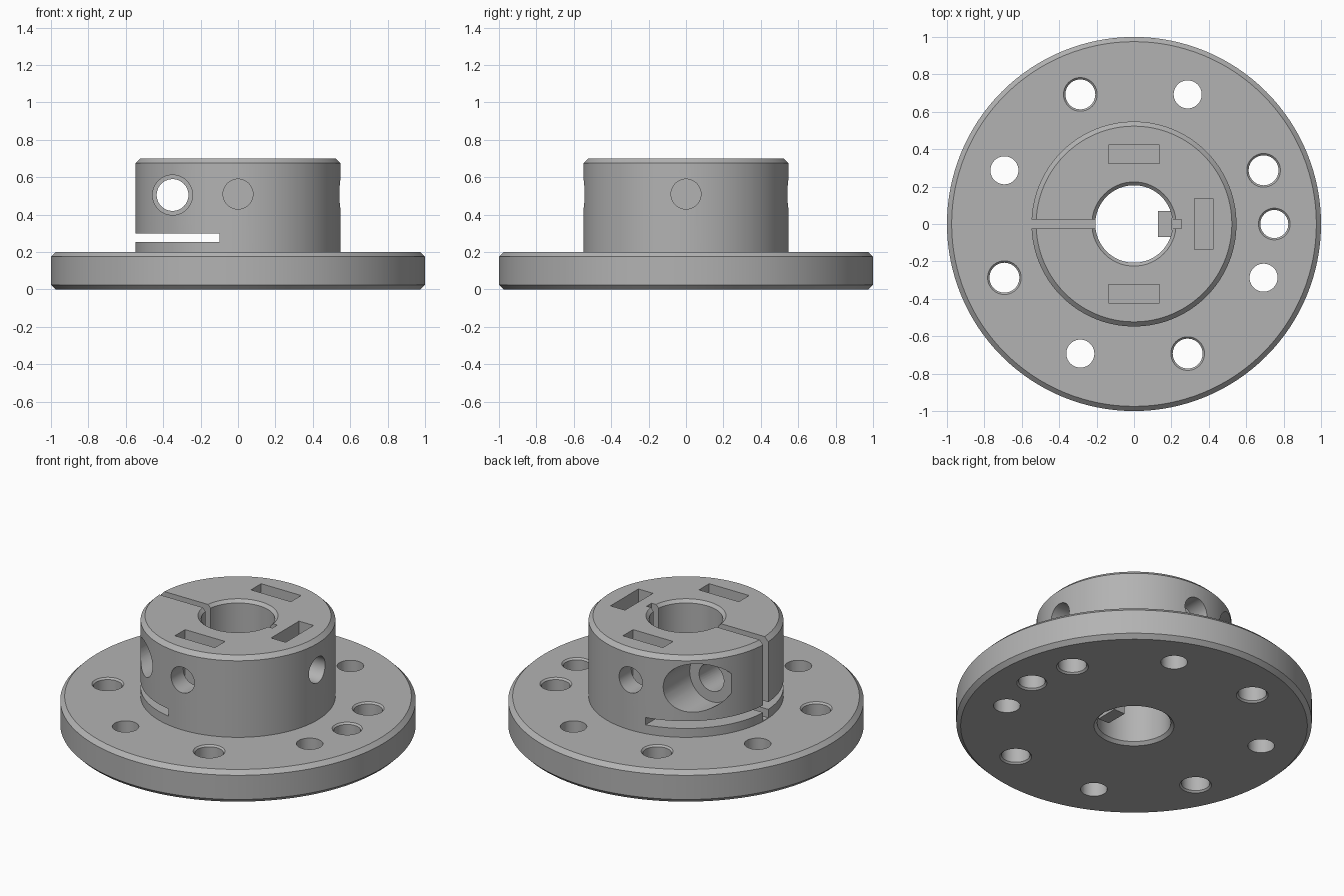
import bpy, bmesh, math
from mathutils import Matrix, Vector

old = bpy.data.objects.get("Cube")
if old:
    bpy.data.objects.remove(old, do_unlink=True)

# Single machined metal colour
metal = bpy.data.materials.new("Machined grey")
metal.use_nodes = True
GREY = (0.45, 0.45, 0.45, 1)
metal.diffuse_color = GREY
bsdf = metal.node_tree.nodes["Principled BSDF"]
bsdf.inputs["Base Color"].default_value = GREY
bsdf.inputs["Roughness"].default_value = 0.6


def finish(name, bm, matrix=Matrix()):
    bmesh.ops.transform(bm, matrix=matrix, verts=bm.verts)
    bmesh.ops.recalc_face_normals(bm, faces=bm.faces)
    mesh = bpy.data.meshes.new(name)
    bm.to_mesh(mesh)
    bm.free()
    mesh.materials.append(metal)
    obj = bpy.data.objects.new(name, mesh)
    bpy.context.collection.objects.link(obj)
    return obj


def lathe(name, profile, steps, closed=False, matrix=Matrix()):
    """Revolve (radius, height) points around z."""
    bm = bmesh.new()
    verts = [bm.verts.new((r, 0, z)) for r, z in profile]
    pairs = list(zip(verts, verts[1:]))
    if closed:
        pairs.append((verts[-1], verts[0]))
    edges = [bm.edges.new(p) for p in pairs]
    bmesh.ops.spin(bm, geom=verts + edges, cent=(0, 0, 0), axis=(0, 0, 1),
                   angle=math.tau, steps=steps, use_merge=True)
    bmesh.ops.remove_doubles(bm, verts=bm.verts, dist=1e-5)
    return finish(name, bm, matrix)


def box(name, low, high):
    bm = bmesh.new()
    bmesh.ops.create_cube(bm, size=1)
    low, high = Vector(low), Vector(high)
    size = high - low
    return finish(name, bm, Matrix.Translation((low + high) / 2) @ Matrix.Diagonal((*size, 1)))


def rod(start, end, radius):
    """Cylindrical cutter between two points."""
    start, end = Vector(start), Vector(end)
    axis = end - start
    turn = axis.to_track_quat('Z', 'Y').to_matrix().to_4x4()
    length = axis.length
    return lathe("cutter", [(0, 0), (radius, 0), (radius, length), (0, length)], 40,
                 matrix=Matrix.Translation(start) @ turn)


def bolt_hole(x, y, r, chamfer):
    """Flange hole cutter, flared at both mouths when chamfered."""
    m, T, over = r + chamfer, 0.2, 0.02
    profile = [(0, -over), (m, -over), (m, 0), (r, chamfer),
               (r, T - chamfer), (m, T), (m, T + over), (0, T + over)]
    if not chamfer:
        profile = [(0, -over), (r, -over), (r, T + over), (0, T + over)]
    return lathe("cutter", profile, 40, matrix=Matrix.Translation((x, y, 0)))


def cut(target, cutter):
    mod = target.modifiers.new("cut", 'BOOLEAN')
    mod.operation, mod.solver, mod.object = 'DIFFERENCE', 'EXACT', cutter
    bpy.context.view_layer.objects.active = target
    bpy.ops.object.modifier_apply(modifier=mod.name)
    bpy.data.objects.remove(cutter, do_unlink=True)


# Flange, raised hub and central bore in one turned profile
c, bore, hub, top = 0.025, 0.207, 0.548, 0.7
body = lathe("flanged_hub", [
    (bore + 0.018, 0), (1 - c, 0), (1, c), (1, 0.2 - c), (1 - c, 0.2),
    (hub, 0.2), (hub, top - c), (hub - c, top),
    (bore + 0.018, top), (bore, top - 0.018), (bore, 0.018)], 128, closed=True)

# Flange bolt circle: alternating chamfered and plain holes, plus one extra
for i in range(8):
    a = math.radians(22.5 + 45 * i)
    r, chamfer = ((0.08, 0.01), (0.075, 0))[i % 2]
    cut(body, bolt_hole(0.75 * math.cos(a), 0.75 * math.sin(a), r, chamfer))
cut(body, bolt_hole(0.75, 0, 0.075, 0.01))

# Three nut pockets, each with a radial set screw hole
near, far, half, floor = 0.323, 0.423, 0.137, 0.37
for sign in (-1, 1):
    y0, y1 = sorted((sign * near, sign * far))
    cut(body, box("cutter", (-half, y0, floor), (half, y1, 0.8)))
    cut(body, rod((0, sign * 0.38, 0.51), (0, sign * 0.7, 0.51), 0.08))
cut(body, box("cutter", (near, -half, floor), (far, half, 0.8)))
cut(body, rod((0.38, 0, 0.51), (0.7, 0, 0.51), 0.08))

# Clamp: vertical split, horizontal relief slot and stepped screw hole
cut(body, box("cutter", (-0.7, -0.025, 0.203), (-0.1, 0.025, 0.8)))
cut(body, box("cutter", (-0.7, -0.7, 0.255), (-0.1, 0.7, 0.3)))
for y0, y1, r in ((-0.7, 0.7, 0.085), (-0.7, -0.01, 0.107), (0.25, 0.7, 0.15)):
    cut(body, rod((-0.35, y0, 0.505), (-0.35, y1, 0.505), r))

# Keyway in the hub bore
cut(body, box("cutter", (0.15, -0.025, 0.2), (0.253, 0.025, 0.8)))

# Key block at the bottom of the bore
key = box("bore_key", (0.127, -0.07, 0.001), (0.203, 0.07, 0.2))

# Smooth the round walls, keep machined edges crisp
bpy.ops.object.select_all(action='DESELECT')
body.select_set(True)
bpy.context.view_layer.objects.active = body
bpy.ops.object.shade_smooth_by_angle(angle=math.radians(25))
